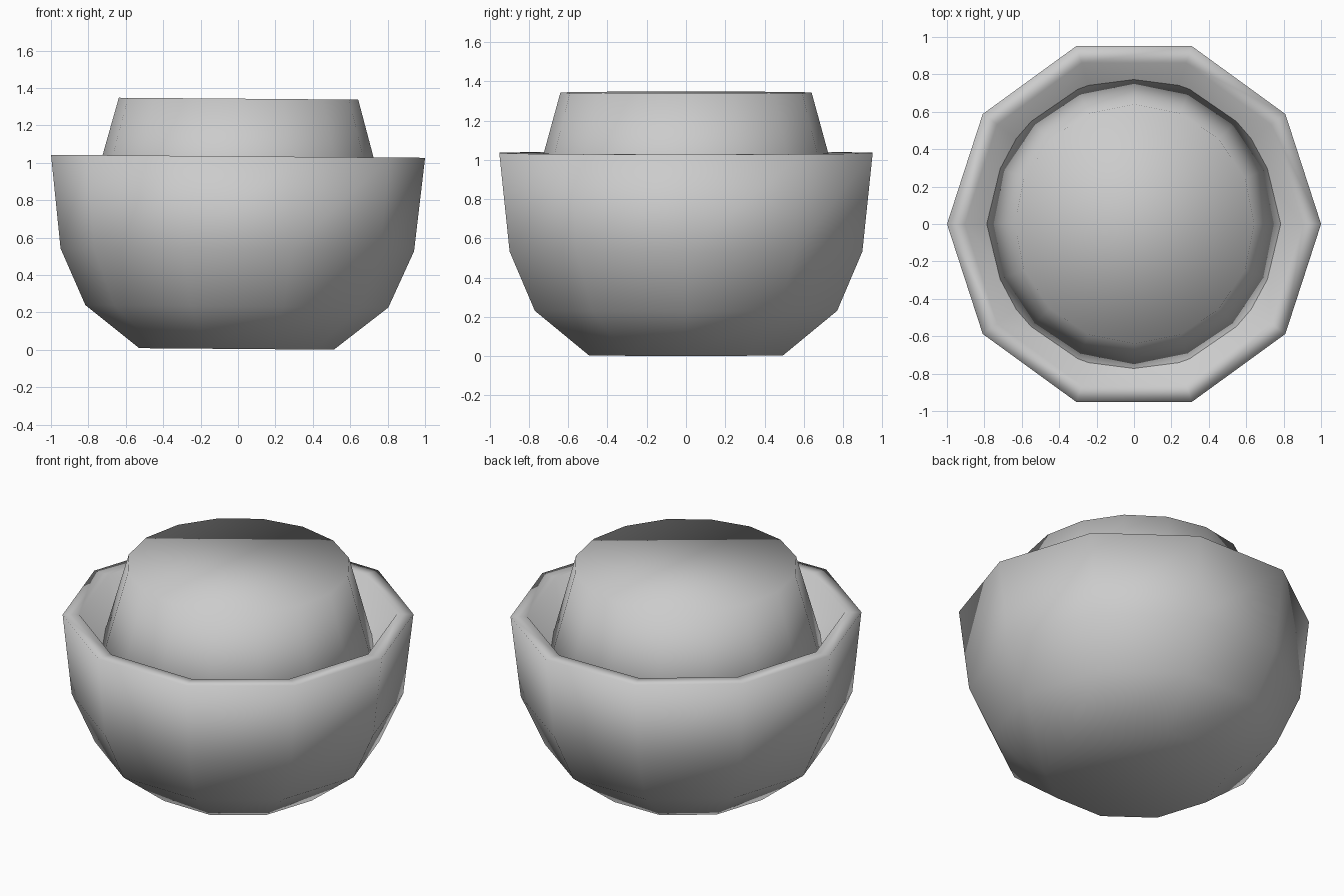
import bpy, bmesh
from math import cos, sin, tau

cube = bpy.data.objects.get("Cube")
if cube:
    bpy.data.objects.remove(cube, do_unlink=True)

grey = bpy.data.materials.new("light_grey")
grey.use_nodes = True
colour = (0.6, 0.6, 0.6, 1)
grey.diffuse_color = colour
grey.node_tree.nodes["Principled BSDF"].inputs["Base Color"].default_value = colour

TILT = 0.008  # the whole model leans very slightly to one side


def lathe(name, profile, sides):
    """Closed, smooth-shaded solid from (radius, height) rings."""
    bm = bmesh.new()
    rings = [[bm.verts.new((r * cos(tau * i / sides), r * sin(tau * i / sides), z))
              for i in range(sides)] for r, z in profile]
    for low, high in zip(rings, rings[1:]):
        for i in range(sides):
            j = (i + 1) % sides
            bm.faces.new((low[i], low[j], high[j], high[i]))
    bm.faces.new(rings[0][::-1])
    bm.faces.new(rings[-1])
    bmesh.ops.recalc_face_normals(bm, faces=bm.faces)
    for face in bm.faces:
        face.smooth = True
    mesh = bpy.data.meshes.new(name)
    bm.to_mesh(mesh)
    bm.free()
    mesh.materials.append(grey)
    obj = bpy.data.objects.new(name, mesh)
    obj.rotation_euler.y = TILT
    obj.location.x = -TILT
    bpy.context.collection.objects.link(obj)
    return obj


# Ten-sided bowl: base, outer wall, rim, sloping inner wall and floor
lathe("bowl", [(0.52, 0.005), (0.81, 0.233), (0.945, 0.535), (1.0, 1.035),
               (0.905, 1.035), (0.70, 0.65)], 10)

# Sixteen-sided tapered block sitting in the bowl
lathe("inner_block", [(0.83, 0.65), (0.64, 1.343)], 16)
